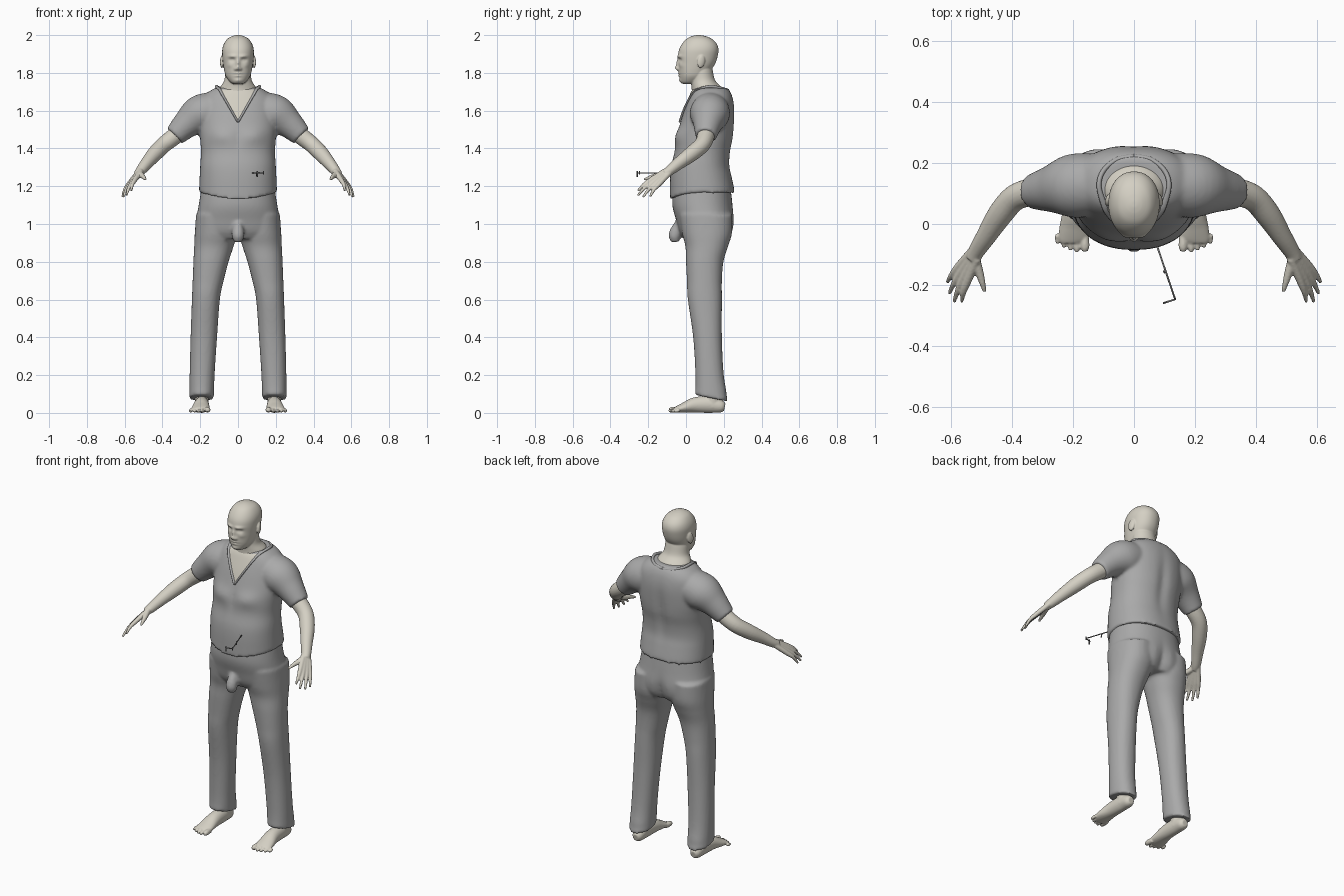
import bpy, bmesh, math
from mathutils import Vector, Matrix
from mathutils.bvhtree import BVHTree


def material(name, rgb):
    m = bpy.data.materials.new(name)
    m.diffuse_color = (*rgb, 1)
    return m


SKIN = material("skin", (0.66, 0.63, 0.55))
CLOTH = material("grey cloth", (0.40, 0.40, 0.40))
METAL = material("dark metal", (0.22, 0.22, 0.22))


def spline(keys, n):
    """Catmull-Rom samples through a list of tuples"""
    out, last = [], len(keys) - 1
    for i in range(n + 1):
        f = i / n * last
        k = min(int(f), last - 1)
        t = f - k
        a, b, c, d = (keys[max(0, min(last, k + j))] for j in (-1, 0, 1, 2))
        out.append([0.5 * (2 * q + (r - p) * t + (2 * p - 5 * q + 4 * r - s) * t * t
                           + (3 * q - p - 3 * r + s) * t ** 3) for p, q, r, s in zip(a, b, c, d)])
    return out


def skin_rings(bm, rings):
    vs = [[bm.verts.new(p) for p in r] for r in rings]
    for a, b in zip(vs, vs[1:]):
        for i in range(len(a)):
            j = (i + 1) % len(a)
            bm.faces.new((a[i], a[j], b[j], b[i]))
    bm.faces.new(vs[0][::-1])
    bm.faces.new(vs[-1])


def stack(bm, keys, side=1, n=40, seg=48, power=2.0):
    """Horizontal rings from (z, x centre, half width, y front, y back)"""
    rings = []
    for z, xc, hw, yf, yb in spline(keys, n):
        ring = []
        for i in range(seg):
            a = 2 * math.pi * i / seg
            c, s = math.cos(a), math.sin(a)
            cx = math.copysign(abs(c) ** (2 / power), c)
            sy = math.copysign(abs(s) ** (2 / power), s)
            ring.append((side * (xc + hw * cx), (yf + yb) / 2 + (yb - yf) / 2 * sy, z))
        rings.append(ring)
    skin_rings(bm, rings)


def limb(bm, keys, side=1, n=16, seg=20):
    """Tube through (x, y, z, sideways radius, upward radius)"""
    pts = spline(keys, n)
    rings = []
    for i, p in enumerate(pts):
        t = Vector(pts[min(i + 1, n)][:3]) - Vector(pts[max(i - 1, 0)][:3])
        up = Vector((0, 1, 0)) if abs(t.normalized().z) > 0.95 else Vector((0, 0, 1))
        u = t.cross(up).normalized()
        v = u.cross(t).normalized()
        ring = []
        for k in range(seg):
            a = 2 * math.pi * k / seg
            q = Vector(p[:3]) + u * p[3] * math.cos(a) + v * p[4] * math.sin(a)
            ring.append((side * q.x, q.y, q.z))
        rings.append(ring)
    skin_rings(bm, rings)


def bump(bm, bumps, y_mid, front=True):
    """Gaussian swellings (x, z, width, height, amount) on the front or back, mirrored"""
    d = -1 if front else 1
    for v in bm.verts:
        if (v.co.y - y_mid) * d > 0:
            x, z = v.co.x, v.co.z
            for bx, bz, sx, sz, amt in bumps:
                g = math.exp(-((abs(x) - bx) / sx) ** 2 - ((z - bz) / sz) ** 2)
                v.co.y += d * amt * g


def finish(name, bm, mat, voxel=0, smooth=0):
    """Make the object; optionally fuse its pieces into one smooth surface"""
    bmesh.ops.recalc_face_normals(bm, faces=bm.faces)
    me = bpy.data.meshes.new(name)
    bm.to_mesh(me)
    bm.free()
    ob = bpy.data.objects.new(name, me)
    bpy.context.collection.objects.link(ob)
    if voxel:
        r = ob.modifiers.new("fuse", 'REMESH')
        r.mode, r.voxel_size = 'VOXEL', voxel
        s = ob.modifiers.new("soften", 'SMOOTH')
        s.factor, s.iterations = 0.5, smooth
        dg = bpy.context.evaluated_depsgraph_get()
        me = bpy.data.meshes.new_from_object(ob.evaluated_get(dg))
        ob.modifiers.clear()
        ob.data = me
    me.materials.clear()
    me.materials.append(mat)
    for p in me.polygons:
        p.use_smooth = True
        p.material_index = 0
    return ob


# Head and neck with face relief and ears
bm = bmesh.new()
stack(bm, [(1.742, 0, .025, -.018, .05), (1.752, 0, .042, -.028, .075), (1.78, 0, .063, -.034, .11),
           (1.81, 0, .072, -.038, .13), (1.85, 0, .079, -.040, .155), (1.89, 0, .083, -.042, .168),
           (1.925, 0, .083, -.036, .172), (1.955, 0, .074, -.02, .162), (1.98, 0, .056, .003, .137),
           (1.994, 0, .032, .03, .105), (2.0, 0, .01, .055, .075)], n=90, seg=112, power=2.15)
bump(bm, [(0, 1.825, .013, .012, .018), (0, 1.85, .010, .022, .012), (.014, 1.82, .007, .007, .008),
          (.030, 1.888, .022, .008, .008), (.031, 1.868, .015, .009, -.012), (.031, 1.867, .009, .005, .006),
          (0, 1.791, .024, .003, -.005), (0, 1.798, .021, .005, .006), (0, 1.784, .019, .005, .006),
          (0, 1.760, .018, .010, .006), (.045, 1.84, .015, .013, .004)], .03)
stack(bm, [(1.68, 0, .11, .03, .205), (1.72, 0, .097, .03, .192), (1.76, 0, .073, .025, .155),
           (1.82, 0, .066, .025, .14), (1.86, 0, .05, .04, .13)])
for s in (1, -1):
    mat = (Matrix.Translation((s * .084, .08, 1.86)) @ Matrix.Rotation(s * .3, 4, 'Z')
           @ Matrix.Rotation(-.2, 4, 'X') @ Matrix.Diagonal((.010, .021, .035, 1)))
    bmesh.ops.create_uvsphere(bm, u_segments=20, v_segments=14, radius=1, matrix=mat)
finish("head", bm, SKIN, .004, 2)

# Shirt: torso and sleeves
bm = bmesh.new()
stack(bm, [(1.13, 0, .207, -.085, .258), (1.18, 0, .206, -.085, .256), (1.25, 0, .203, -.084, .243),
           (1.31, 0, .200, -.078, .232), (1.38, 0, .196, -.062, .236), (1.45, 0, .20, -.055, .25),
           (1.52, 0, .205, -.035, .256), (1.60, 0, .20, -.01, .258), (1.66, 0, .19, .013, .25),
           (1.70, 0, .155, .03, .235), (1.722, 0, .115, .045, .215)], n=60, seg=80, power=2.25)
bump(bm, [(.09, 1.47, .06, .04, .012), (0, 1.45, .02, .06, -.006)], .09)
bump(bm, [(0, 1.45, .03, .15, -.012)], .12, False)
for v in bm.verts:
    if v.co.z < 1.16:  # curved hem
        v.co.z += .037 * (1 if v.co.y > .09 else min(1, (v.co.x / .2) ** 2)) * (1.16 - v.co.z) / .03
for s in (1, -1):
    limb(bm, [(.11, .13, 1.60, .10, .10), (.20, .125, 1.58, .105, .103), (.27, .115, 1.53, .078, .077),
              (.336, .105, 1.466, .056, .057)], s, seg=32)
shirt = finish("shirt", bm, CLOTH, .009, 5)

# Skin in the V neck, laid on the shirt front
tree = BVHTree.FromPolygons([v.co for v in shirt.data.vertices],
                            [p.vertices for p in shirt.data.polygons])


def front_y(x, z):
    hit = tree.ray_cast(Vector((x, -1, z)), Vector((0, 1, 0)))[0]
    return hit.y if hit else .1


bm = bmesh.new()
rows = []
for i in range(25):
    f = i / 24
    z = 1.54 + .172 * f
    rows.append([bm.verts.new((x, front_y(x, z) - .003, z))
                 for x in ((.002 + .092 * f) * k / 10 for k in range(-10, 11))])
for a, b in zip(rows, rows[1:]):
    for i in range(20):
        bm.faces.new((a[i], a[i + 1], b[i + 1], b[i]))
finish("chest_skin", bm, SKIN)

# Collar band
bm = bmesh.new()
for s in (1, -1):
    pts = []
    for i in range(7):
        x, z = .097 * i / 6, 1.54 + .172 * i / 6
        pts.append((x, front_y(x, z) - .002, z, .010, .005))
    pts += [(.115, .125, 1.728, .008, .008), (.10, .175, 1.72, .008, .009),
            (.055, .212, 1.71, .008, .01), (0, .222, 1.706, .008, .01)]
    limb(bm, pts, s, n=50, seg=12)
finish("collar", bm, CLOTH)

# Arms with hands
wrist = Vector((.522, -.10, 1.275))
tips = [(.565, -.255, 1.175), (.59, -.255, 1.152), (.606, -.228, 1.142), (.612, -.19, 1.145)]
for s in (1, -1):
    bm = bmesh.new()
    limb(bm, [(.29, .11, 1.505, .046, .046), (.335, .105, 1.465, .046, .046), (.392, .085, 1.42, .043, .043),
              (.44, .03, 1.372, .041, .041), (.485, -.04, 1.32, .033, .033),
              (.517, -.09, 1.28, .027, .026), (.53, -.115, 1.265, .022, .022)], s, n=30)
    for i, tip in enumerate(tips):
        w = Vector((.53, .77, -.35)) * (i - 1.5) * .02
        base = Vector((.562, -.165, 1.222)) + w
        start = wrist + w * .5
        mid = (base + Vector(tip)) / 2 + Vector((.004, -.003, .004))
        limb(bm, [(*start, .015, .015), (*base, .013, .013), (*mid, .0095, .0095),
                  (*tip, .006, .006)], s, seg=14)
    limb(bm, [(.525, -.105, 1.272, .018, .018), (.507, -.16, 1.255, .014, .014),
              (.497, -.195, 1.245, .010, .010), (.490, -.222, 1.235, .006, .006)], s, seg=14)
    finish("left_arm" if s > 0 else "right_arm", bm, SKIN, .0045, 2)

# Trousers: hips, legs and fly bulge
bm = bmesh.new()
stack(bm, [(1.20, 0, .192, -.068, .235), (1.10, 0, .208, -.072, .247), (1.02, 0, .222, -.052, .256),
           (.96, 0, .224, -.035, .248), (.92, 0, .20, -.01, .225)], seg=64, power=2.25)
bump(bm, [(0, .95, .03, .09, -.02)], .1, False)
for s in (1, -1):
    stack(bm, [(1.05, .115, .107, -.035, .245), (.95, .117, .112, -.02, .243), (.88, .128, .104, -.003, .222),
               (.80, .143, .093, .0, .198), (.70, .158, .082, .005, .19), (.60, .170, .074, .01, .19),
               (.40, .181, .070, .038, .19), (.20, .190, .066, .050, .20),
               (.078, .193, .065, .048, .222)], s, n=70, seg=48, power=2.2)
limb(bm, [(0, -.02, 1.03, .015, .02), (0, -.045, .98, .028, .03), (0, -.06, .94, .033, .033),
          (0, -.055, .905, .022, .022)])
for v in bm.verts:
    if v.co.z < .12:  # cuffs drop towards the heel, lift over the instep
        v.co.z -= (v.co.y - .135) * .2
finish("trousers", bm, CLOTH, .009, 4)

# Bare feet with toes
for s in (1, -1):
    bm = bmesh.new()
    limb(bm, [(.192, .205, .03, .018, .02), (.192, .185, .034, .031, .033), (.192, .13, .044, .036, .044),
              (.193, .05, .042, .040, .041), (.197, -.01, .028, .047, .027),
              (.199, -.045, .019, .049, .018), (.199, -.06, .014, .044, .013)], s, n=30, seg=28)
    limb(bm, [(.192, .14, .03, .035, .04), (.192, .14, .09, .036, .042), (.192, .14, .16, .04, .045)], s)
    for i, (tip, r) in enumerate([(-.09, .015), (-.092, .0105), (-.086, .010), (-.077, .0095), (-.064, .009)]):
        x = .161 + .0212 * i + (.005 if i else 0)
        limb(bm, [(x, -.035, .018, r * .8, r), (x, tip + .018, r + .002, r, r),
                  (x, tip, r, r * .6, r * .6)], s, seg=14)
    finish("left_foot" if s > 0 else "right_foot", bm, SKIN, .004, 2)

# Small thin rod with cross bars floating before the waist
bm = bmesh.new()
rods = [((.075, -.07, 1.27), (.135, -.247, 1.27)), ((.060, -.075, 1.27), (.090, -.066, 1.27)),
        ((.135, -.247, 1.27), (.095, -.26, 1.272)), ((.098, -.155, 1.272), (.100, -.16, 1.25)),
        ((.102, -.258, 1.28), (.102, -.258, 1.25)), ((.135, -.247, 1.28), (.135, -.247, 1.262))]
for a, b in rods:
    limb(bm, [(*a, .003, .003), (*b, .003, .003)], n=1, seg=8)
finish("thin_rod", bm, METAL)
